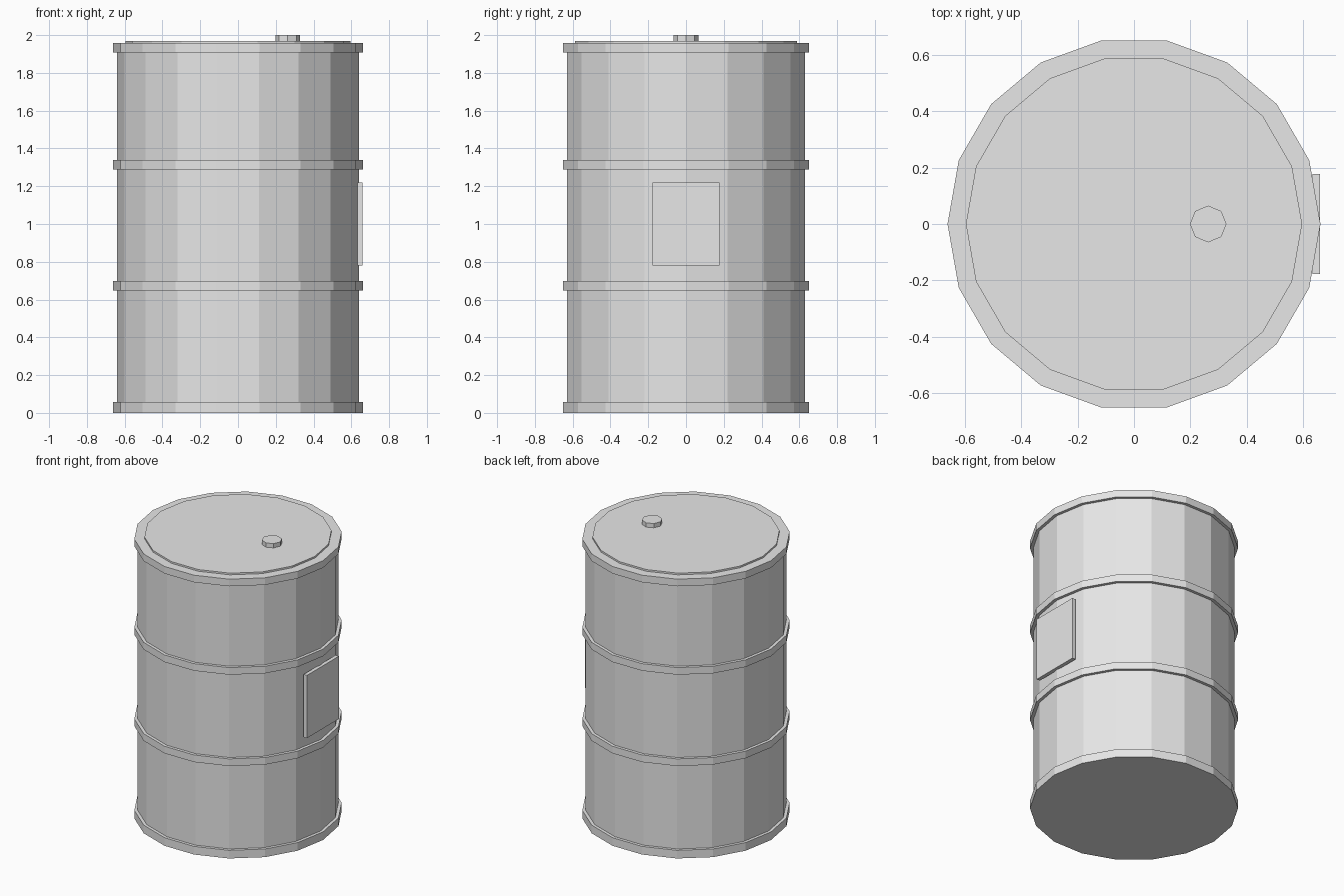
import bpy
import math

cube = bpy.data.objects.get("Cube")
if cube:
    bpy.data.objects.remove(cube, do_unlink=True)

SIDES = 18
BODY_R = 0.64
RIM_R = 0.661

grey = bpy.data.materials.new("light_grey")
grey.use_nodes = True
grey.diffuse_color = (0.8, 0.8, 0.8, 1)
grey.node_tree.nodes["Principled BSDF"].inputs["Base Color"].default_value = (0.8, 0.8, 0.8, 1)


def prism(name, radius, z0, z1, sides=SIDES, x=0.0):
    """Flat-faced upright prism with one corner pointing along +x."""
    bpy.ops.mesh.primitive_cylinder_add(
        vertices=sides, radius=radius, depth=z1 - z0, location=(x, 0, (z0 + z1) / 2))
    obj = bpy.context.object
    obj.name = name
    # Turn the mesh so that a corner lies on the x axis
    obj.rotation_euler.z = math.pi / 2
    obj.data.materials.append(grey)
    return obj


# Drum wall
prism("drum_body", BODY_R, 0.02, 1.94)

# Raised hoops and end rims
for name, z0, z1 in (("bottom_rim", 0, 0.057), ("lower_hoop", 0.648, 0.698),
                     ("upper_hoop", 1.288, 1.338), ("top_rim", 1.908, 1.958)):
    prism(name, RIM_R, z0, z1)

# Lid and filler cap
prism("lid", 0.596, 1.93, 1.97)
prism("filler_cap", 0.065, 1.95, 2.0, sides=8, x=0.263)

# Label plate on the left side
bpy.ops.mesh.primitive_cube_add(size=1, location=(0.646, 0, 1.0))
plate = bpy.context.object
plate.name = "label_plate"
plate.scale = (0.026, 0.354, 0.44)
plate.data.materials.append(grey)
